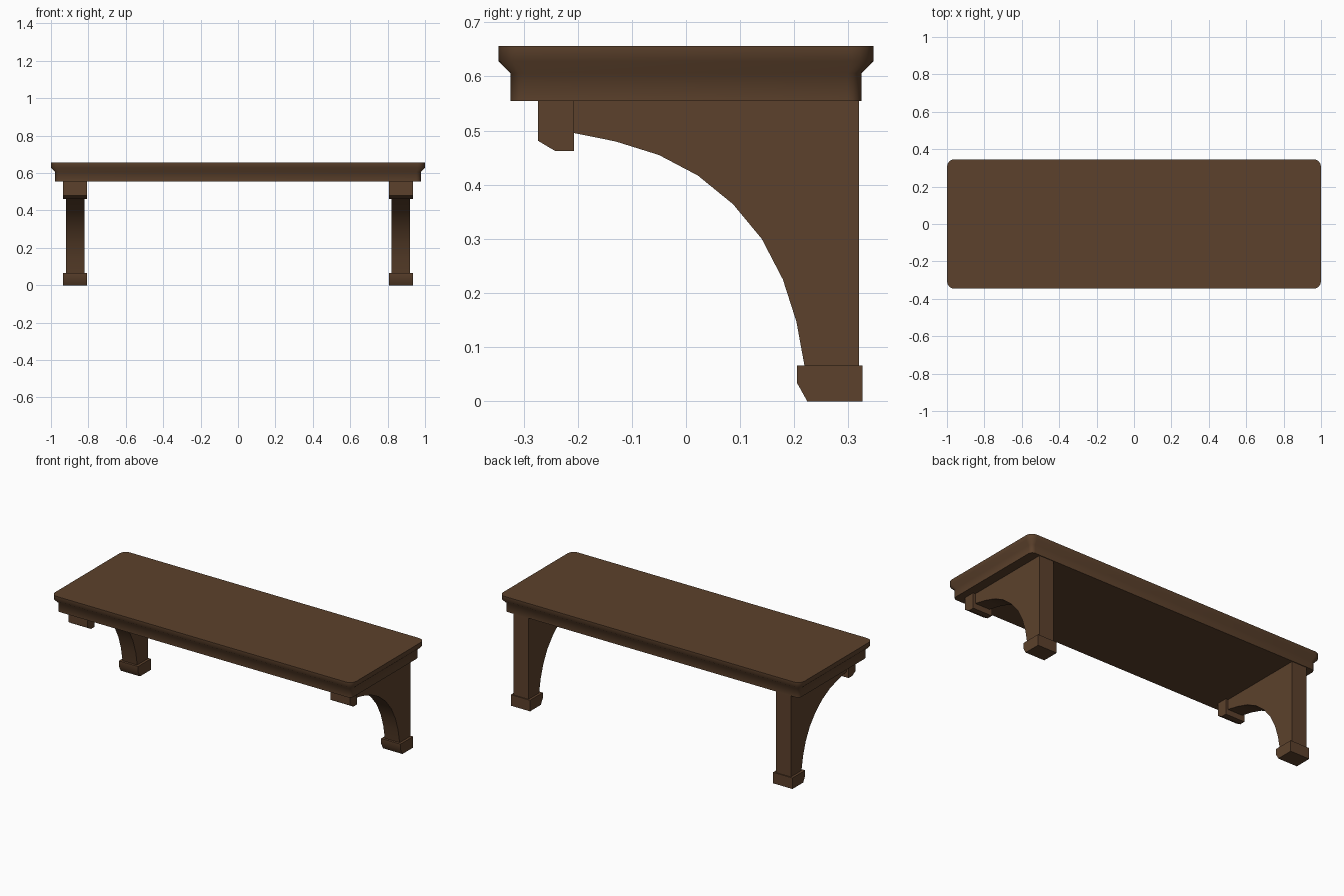
import bpy, bmesh, math

if "Cube" in bpy.data.objects:
    bpy.data.objects.remove(bpy.data.objects["Cube"])

wood = bpy.data.materials.new("dark brown wood")
wood.diffuse_color = (0.107, 0.053, 0.025, 1)
wood.use_nodes = True
wood.node_tree.nodes["Principled BSDF"].inputs["Base Color"].default_value = wood.diffuse_color


def finish(name, bm, angle):
    bmesh.ops.recalc_face_normals(bm, faces=bm.faces)
    mesh = bpy.data.meshes.new(name)
    bm.to_mesh(mesh)
    bm.free()
    mesh.materials.append(wood)
    ob = bpy.data.objects.new(name, mesh)
    bpy.context.collection.objects.link(ob)
    bpy.ops.object.select_all(action='DESELECT')
    ob.select_set(True)
    bpy.context.view_layer.objects.active = ob
    bpy.ops.object.shade_smooth_by_angle(angle=math.radians(angle))
    return ob


def rounded_ring(bm, hx, hy, r, z, seg=4):
    verts = []
    for q, (sx, sy) in enumerate([(1, 1), (-1, 1), (-1, -1), (1, -1)]):
        for i in range(seg + 1):
            a = math.pi / 2 * (q + i / seg)
            verts.append(bm.verts.new((sx * (hx - r) + r * math.cos(a),
                                       sy * (hy - r) + r * math.sin(a), z)))
    return verts


def extrude_profile(name, profile, x0, x1):
    """Extrude a (y, z) outline along x."""
    bm = bmesh.new()
    a = [bm.verts.new((x0, y, z)) for y, z in profile]
    b = [bm.verts.new((x1, y, z)) for y, z in profile]
    n = len(profile)
    for i in range(n):
        j = (i + 1) % n
        bm.faces.new((a[i], a[j], b[j], b[i]))
    bm.faces.new(a)
    bm.faces.new(b[::-1])
    return finish(name, bm, 35)


# Shelf board with moulded edge: (half x, half y, corner radius, z)
bm = bmesh.new()
rings = [rounded_ring(bm, *p) for p in [
    (0.978, 0.324, 0.025, 0.555), (0.978, 0.324, 0.025, 0.606),
    (1.0, 0.346, 0.04, 0.628), (1.0, 0.346, 0.04, 0.656)]]
for lo, hi in zip(rings, rings[1:]):
    for i in range(len(lo)):
        j = (i + 1) % len(lo)
        bm.faces.new((lo[i], lo[j], hi[j], hi[i]))
bm.faces.new(rings[0][::-1])
bm.faces.new(rings[-1])
finish("shelf_board", bm, 50)

# Outlines of the bracket parts in (y, z)
arc = [(-0.209, 0.496), (-0.13, 0.48), (-0.05, 0.455), (0.022, 0.417),
       (0.087, 0.364), (0.14, 0.30), (0.179, 0.225), (0.204, 0.147), (0.219, 0.065)]
bracket = arc + [(0.32, 0.065), (0.32, 0.555), (-0.209, 0.555)]
front_block = [(-0.273, 0.555), (-0.273, 0.481), (-0.241, 0.462),
               (-0.207, 0.462), (-0.207, 0.555)]
foot = [(0.205, 0.066), (0.205, 0.034), (0.224, 0), (0.326, 0), (0.326, 0.066)]

# Brackets, front blocks and feet on both sides
for side, s in (("left", -1), ("right", 1)):
    cx = s * 0.871
    for name, outline, w in (("bracket", bracket, 0.049),
                             ("front_block", front_block, 0.064),
                             ("foot", foot, 0.064)):
        extrude_profile(f"{side}_{name}", outline, cx - w, cx + w)
